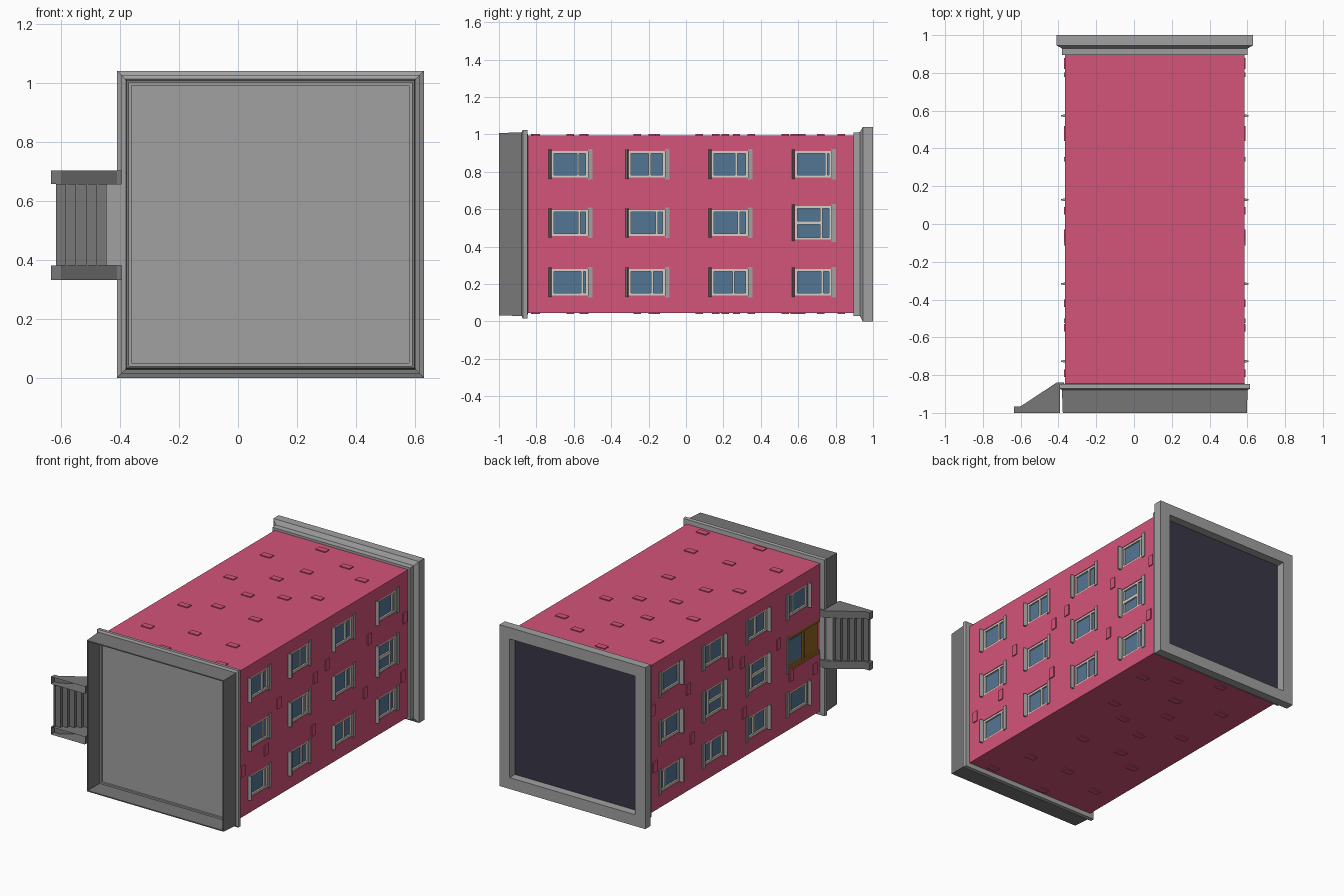
import bpy, bmesh

if "Cube" in bpy.data.objects:
    bpy.data.objects.remove(bpy.data.objects["Cube"])

CX, CZ = 0.11, 0.52          # axis of the lying tower (its height runs along y)
WALL = 0.475                 # half width of the walls


def material(name, r, g, b):
    m = bpy.data.materials.new(name)
    lin = [((c / 255 + 0.055) / 1.055) ** 2.4 for c in (r, g, b)]
    m.diffuse_color = (*lin, 1)
    m.use_nodes = True
    m.node_tree.nodes["Principled BSDF"].inputs["Base Color"].default_value = m.diffuse_color
    return m


PINK = material("pink_wall", 212, 83, 122)
GREY = material("light_grey", 161, 161, 161)
DARK = material("dark_grey", 120, 120, 120)
PALE = material("pale_frame", 214, 208, 196)
BLUE = material("blue_glass", 84, 118, 148)
BROWN = material("brown_door", 146, 100, 34)
NAVY = material("navy_roof", 56, 54, 70)


def finish(name, bm, mat, recalc=True):
    if recalc:
        bmesh.ops.recalc_face_normals(bm, faces=bm.faces)
    me = bpy.data.meshes.new(name)
    bm.to_mesh(me)
    bm.free()
    me.materials.append(mat)
    ob = bpy.data.objects.new(name, me)
    bpy.context.collection.objects.link(ob)
    return ob


def box(bm, x0, x1, y0, y1, z0, z1):
    vs = bmesh.ops.create_cube(bm, size=1)["verts"]
    for v in vs:
        v.co = ((x0 + x1) / 2 + v.co.x * (x1 - x0),
                (y0 + y1) / 2 + v.co.y * (y1 - y0),
                (z0 + z1) / 2 + v.co.z * (z1 - z0))


def side_box(bm, s, d0, d1, y0, y1, z0, z1):
    """Box on the right (s=1) or left (s=-1) wall, d measured from the axis."""
    a, b = sorted((CX + s * d0, CX + s * d1))
    box(bm, a, b, y0, y1, z0, z1)


def square_loft(name, profile, mat, closed=True):
    """Sweep (y, half width) profile points around the square plan."""
    bm = bmesh.new()
    rings = [[bm.verts.new((CX + i * h, y, CZ + k * h))
              for i, k in ((-1, -1), (1, -1), (1, 1), (-1, 1))] for y, h in profile]
    for n in range(len(rings) if closed else len(rings) - 1):
        a, b = rings[n], rings[(n + 1) % len(rings)]
        for j in range(4):
            bm.faces.new((a[j], a[(j + 1) % 4], b[(j + 1) % 4], b[j]))
    return finish(name, bm, mat)


def slab(name, y0, y1, h, mat):
    bm = bmesh.new()
    box(bm, CX - h, CX + h, y0, y1, CZ - h, CZ + h)
    return finish(name, bm, mat)


# Walls, cornice, roof and hollow plinth
body = slab("walls", -0.855, 0.92, WALL, PINK)
square_loft("cornice", [(0.895, 0.46), (0.895, 0.49), (0.93, 0.492), (0.945, 0.52),
                        (1.0, 0.52), (1.0, 0.447), (0.93, 0.447)], GREY)
slab("roof", 0.938, 0.946, 0.45, NAVY)
square_loft("plinth_ledge", [(-0.845, 0.47), (-0.848, 0.503), (-0.872, 0.505),
                             (-0.88, 0.488), (-0.88, 0.47)], GREY)
square_loft("plinth", [(-0.865, 0.492), (-1.0, 0.487), (-1.0, 0.480), (-0.865, 0.480)], DARK)
slab("underside", -0.868, -0.860, 0.482, GREY)

# Windows: rows along z, storeys along y, one mullion position for each
ROWS = [0.84, 0.527, 0.21]
STOREYS = [-0.73, -0.32, 0.125, 0.57]
MULLION = [[0.72, 0.58, 0.67, 0.86], [0.75, 0.78, 0.74, 0.72], [0.84, 0.66, 0.60, 0.75]]
cut, frames, glass = bmesh.new(), bmesh.new(), bmesh.new()
lintels, sills = bmesh.new(), bmesh.new()


def window(s, z, y, m, wide):
    w = 0.09 if wide else 0.07
    y0, y1, z0, z1 = y + 0.012, y + 0.207, z - w, z + w
    side_box(cut, s, WALL - 0.02, WALL + 0.05, y0, y1, z0, z1)
    side_box(glass, s, WALL - 0.022, WALL - 0.014, y0, y1, z0, z1)
    t, d0, d1 = 0.013, WALL - 0.02, WALL - 0.004
    ym = y0 + m * (y1 - y0)
    for a, b in ((y0, y0 + t), (y1 - t, y1), (ym - t / 2, ym + t / 2)):
        side_box(frames, s, d0, d1, a, b, z0, z1)
    for a, b in ((z0, z0 + t), (z1 - t, z1)):
        side_box(frames, s, d0, d1, y0, y1, a, b)
    if wide:
        side_box(frames, s, d0, d1, y0, ym, z - 0.01, z + 0.01)
    side_box(lintels, s, WALL - 0.02, WALL + 0.006, y1, y1 + 0.024, z0 - 0.012, z1 + 0.012)
    # sloping sill
    lo, hi = len(sills.verts), s * WALL + CX
    pts = [(hi - s * 0.02, y0 + 0.004), (hi + s * 0.022, y0 - 0.006),
           (hi + s * 0.022, y0 - 0.012), (hi - s * 0.02, y0 - 0.02)]
    ends = [[sills.verts.new((px, py, zz)) for px, py in pts]
            for zz in (z0 - 0.008, z1 + 0.008)]
    for e in ends:
        sills.faces.new(e)
    for j in range(4):
        k = (j + 1) % 4
        sills.faces.new((ends[0][j], ends[0][k], ends[1][k], ends[1][j]))


for s in (1, -1):
    for r, z in enumerate(ROWS):
        for c, y in enumerate(STOREYS):
            if s == -1 and (r, c) == (1, 0):
                continue                      # the door is here
            wide = r == 1 and (c == 3 if s == 1 else c in (1, 2))
            window(s, z, y, MULLION[r][c], wide)

# Door with a glazed top
door = bmesh.new()
DZ0, DZ1 = 0.42, 0.64
side_box(cut, -1, WALL - 0.02, WALL + 0.05, -0.845, -0.52, DZ0, DZ1)
side_box(door, -1, WALL - 0.024, WALL - 0.014, -0.845, -0.52, DZ0, DZ1)
side_box(door, -1, WALL - 0.02, WALL - 0.004, -0.69, -0.675, DZ0, DZ1)
for a, b in ((DZ0, DZ0 + 0.02), (DZ1 - 0.02, DZ1)):
    side_box(door, -1, WALL - 0.02, WALL - 0.004, -0.845, -0.52, a, b)
side_box(glass, -1, WALL - 0.016, WALL - 0.010, -0.67, -0.53, DZ0 + 0.04, DZ1 - 0.03)
side_box(lintels, -1, WALL - 0.02, WALL + 0.006, -0.52, -0.5, DZ0 - 0.01, DZ1 + 0.01)
finish("door", door, BROWN)
finish("window_frames", frames, PALE)
finish("window_glass", glass, BLUE)
finish("window_lintels", lintels, GREY)
finish("window_sills", sills, GREY)

# Cut the window and door openings out of the walls
cutter = finish("opening_cutter", cut, PINK)
cutter.hide_render = True
mod = body.modifiers.new("openings", "BOOLEAN")
mod.operation, mod.solver, mod.object = "DIFFERENCE", "EXACT", cutter
bpy.context.view_layer.objects.active = body
bpy.ops.object.modifier_apply(modifier="openings")
bpy.data.objects.remove(cutter)

# Raised bricks scattered over all four walls
TOP = [(-.2, .58), (.02, .83), (.12, .53), (.27, .72), (.45, .62), (.03, .35), (-.2, .21),
       (.02, .07), (.22, .16), (.38, .27), (-.2, -.26), (-.03, -.16), (.25, -.18),
       (.35, -.55), (.07, -.54), (-.21, -.62), (.04, -.81), (.44, -.8)]
SIDE = [(.34, -.79), (.387, -.55), (.64, -.42), (.66, -.05), (.33, -.07), (.7, .07),
        (.7, .5), (.37, .46), (.7, .86), (.33, .84)]
bricks = bmesh.new()
for x, y in TOP:
    for s in (1, -1):
        z = CZ + s * WALL
        box(bricks, x - 0.035, x + 0.035, y - 0.02, y + 0.02, z - 0.006, z + 0.006)
for z, y in SIDE:
    for s in (1, -1):
        side_box(bricks, s, WALL - 0.006, WALL + 0.006, y - 0.02, y + 0.02, z - 0.035, z + 0.035)
finish("bricks", bricks, PINK)

# Stair cheeks: open-bottomed shells with a sloping top
PROFILE = [(-0.634, -1), (-0.634, -0.965), (-0.6, -0.965), (-0.41, -0.84),
           (-0.37, -0.84), (-0.37, -0.865), (-0.392, -0.865), (-0.392, -1)]
for name, z0, z1 in (("stair_cheek_upper", 0.657, 0.703), ("stair_cheek_lower", 0.331, 0.380)):
    bm = bmesh.new()
    a, b = [[bm.verts.new((x, y, z)) for x, y in PROFILE] for z in (z0, z1)]
    bm.faces.new(a)
    bm.faces.new(b)
    for j in range(len(PROFILE) - 1):
        bm.faces.new((a[j], a[j + 1], b[j + 1], b[j]))
    finish(name, bm, DARK)

# Steps as a folded sheet, and the landing
bm = bmesh.new()
pts, x, y = [(-0.617, -1.0)], -0.617, -1.0
for i in range(5):
    y += 0.0225
    pts.append((x, y))
    x += 0.0344
    pts.append((x, y))
pts.append((x, -0.865))
a, b = [[bm.verts.new((px, py, z)) for px, py in pts] for z in (0.38, 0.657)]
for j in range(len(pts) - 1):
    bm.faces.new((a[j], b[j], b[j + 1], a[j + 1]))
bmesh.ops.reverse_faces(bm, faces=[f for f in bm.faces if f.normal.y < -0.5 or f.normal.x > 0.5])
finish("steps", bm, DARK, recalc=False)
bm = bmesh.new()
box(bm, x, -0.36, -0.872, -0.862, 0.38, 0.657)
finish("landing", bm, GREY)
